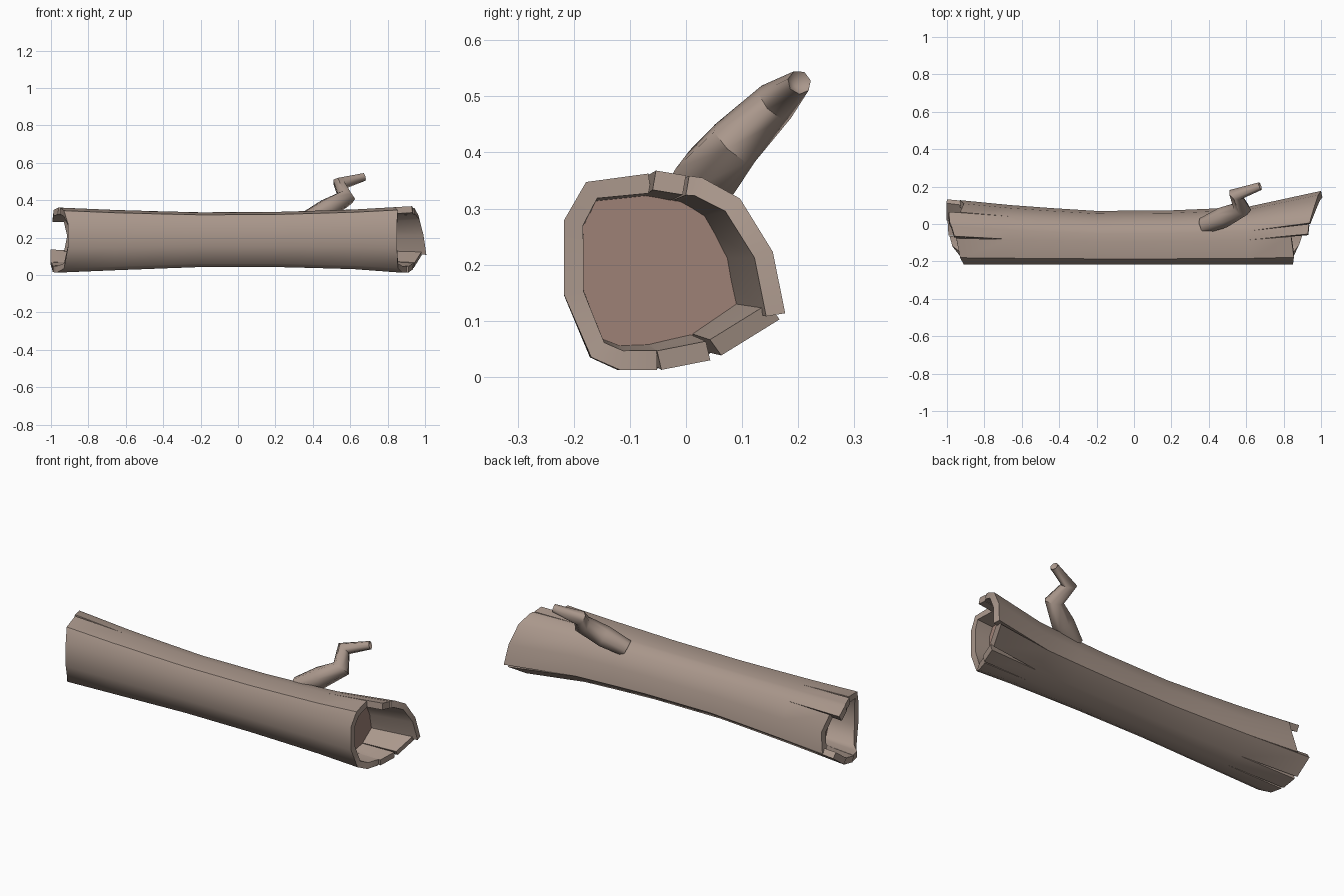
import bpy, bmesh, math
from mathutils import Vector

if "Cube" in bpy.data.objects:
    bpy.data.objects.remove(bpy.data.objects["Cube"])

bark = bpy.data.materials.new("bark")
bark.diffuse_color = (0.40, 0.31, 0.26, 1)
bark.use_nodes = True
bark.node_tree.nodes["Principled BSDF"].inputs["Base Color"].default_value = bark.diffuse_color
heart = bpy.data.materials.new("heartwood")
heart.diffuse_color = (0.34, 0.22, 0.18, 1)
heart.use_nodes = True
heart.node_tree.nodes["Principled BSDF"].inputs["Base Color"].default_value = heart.diffuse_color

# Cross-section (y, z) at the right end, starting underneath and running round the front
RING = [(-.11, .003), (-.165, .025), (-.217, .14), (-.217, .28), (-.175, .35), (-.05, .367),
        (.01, .357), (.035, .353), (.10, .315), (.155, .22), (.175, .105), (.06, .027), (-.04, .005)]
N = len(RING)
# Envelope along the log: x, back y, bottom z, top z
ENV = [(-1, .135, .008, .363), (-.6, .095, .025, .345), (-.2, .07, .04, .335),
       (.2, .073, .04, .337), (.6, .09, .03, .349), (1, .178, 0, .372)]
# Broken ends, per ring point: x before the point, x after it, half gap of the split
RIGHT = [(.88, .88, 0), (.855, .855, 0), (.85, .85, 0), (.85, .85, 0), (.855, .855, 0),
         (.84, .93, .03), (.935, .94, .06), (.945, .945, 0), (.965, .965, 0), (.985, .985, 0),
         (1, .98, .06), (.94, .935, .09), (.91, .90, .04)]
LEFT = [(-.97, -.97, 0), (-.93, -.93, 0), (-.91, -.91, 0), (-.91, -.91, 0), (-.93, -.93, 0),
        (-.95, -.96, .07), (-.975, -.975, 0), (-.985, -.985, 0), (-.99, -.93, .03), (-.91, -.91, 0),
        (-.93, -1, .03), (-1, -.995, .07), (-.99, -.985, .07)]


def section(x, t, shrink=1.0):
    """Point on the log's surface at x and ring position t."""
    a, b = next((p, q) for p, q in zip(ENV, ENV[1:]) if x <= q[0] + 1e-6)
    f = (x - a[0]) / (b[0] - a[0])
    back, lo, hi = (a[i] + (b[i] - a[i]) * f for i in (1, 2, 3))
    i = math.floor(t)
    p, q = Vector(RING[i % N]), Vector(RING[(i + 1) % N])
    r = p.lerp(q, t - i)
    y = -.217 + (r.x + .217) / .392 * (back + .217)
    z = lo + r.y / .367 * (hi - lo)
    cy, cz = (back - .217) / 2, (lo + hi) / 2
    return Vector((x, cy + (y - cy) * shrink, cz + (z - cz) * shrink))


def finish(bm, name, mat, angle=40, wall=0):
    me = bpy.data.meshes.new(name)
    bmesh.ops.remove_doubles(bm, verts=bm.verts, dist=1e-4)
    bmesh.ops.recalc_face_normals(bm, faces=bm.faces)
    bm.to_mesh(me)
    bm.free()
    me.materials.append(mat)
    ob = bpy.data.objects.new(name, me)
    bpy.context.collection.objects.link(ob)
    bpy.ops.object.select_all(action='DESELECT')
    ob.select_set(True)
    bpy.context.view_layer.objects.active = ob
    if wall:
        m = ob.modifiers.new("wall", 'SOLIDIFY')
        m.thickness, m.offset = wall, -1
        bpy.ops.object.modifier_apply(modifier=m.name)
    bpy.ops.object.shade_smooth_by_angle(angle=math.radians(angle))
    return ob


# Hollow log: one strip per side, ends split into staves
bm = bmesh.new()
for j in range(N):
    k = (j + 1) % N
    rows = [(LEFT[j][1], LEFT[k][0], LEFT[j][2], LEFT[k][2])]
    rows += [(x, x, 0, 0) for x in (-.66, -.43, -.2, 0, .2, .4, .62)]
    rows += [(RIGHT[j][1], RIGHT[k][0], RIGHT[j][2], RIGHT[k][2])]
    pts = [(section(xa, j + ga), section(xb, j + 1 - gb)) for xa, xb, ga, gb in rows]
    for (a, b), (c, d) in zip(pts, pts[1:]):
        bm.faces.new([bm.verts.new(p) for p in (a, c, d, b)])
finish(bm, "hollow_log", bark, 50, .035)

# Solid wood closing the hollow at each end
for name, x in (("left_core", -.76), ("right_core", .76)):
    bm = bmesh.new()
    bm.faces.new([bm.verts.new(section(x, i, .86)) for i in range(N)])
    finish(bm, name, heart)

# Crooked branch stub: swept rings (centre, radius)
PATH = [((.37, -.01, .30), .045), ((.48, .035, .355), .058), ((.578, .085, .415), .05),
        ((.543, .158, .488), .04), ((.675, .202, .525), .022)]
SIDES = 7
bm = bmesh.new()
rings = []
for i, (c, r) in enumerate(PATH):
    c = Vector(c)
    before = (c - Vector(PATH[max(i - 1, 0)][0])).normalized()
    after = (Vector(PATH[min(i + 1, len(PATH) - 1)][0]) - c).normalized()
    tangent = (before + after).normalized()
    u = tangent.cross(Vector((0, -.6, .8))).normalized()
    v = tangent.cross(u)
    rings.append([bm.verts.new(c + r * (u * math.cos(a) + v * math.sin(a)))
                  for a in (2 * math.pi * s / SIDES for s in range(SIDES))])
for a, b in zip(rings, rings[1:]):
    for s in range(SIDES):
        t = (s + 1) % SIDES
        bm.faces.new((a[s], a[t], b[t], b[s]))
bm.faces.new(rings[0][::-1])
# Hollowed broken tip
tip = bm.verts.new(Vector(PATH[-1][0]) - Vector((.02, .007, .006)))
for s in range(SIDES):
    bm.faces.new((rings[-1][s], rings[-1][(s + 1) % SIDES], tip))
finish(bm, "branch_stub", bark, 60)
